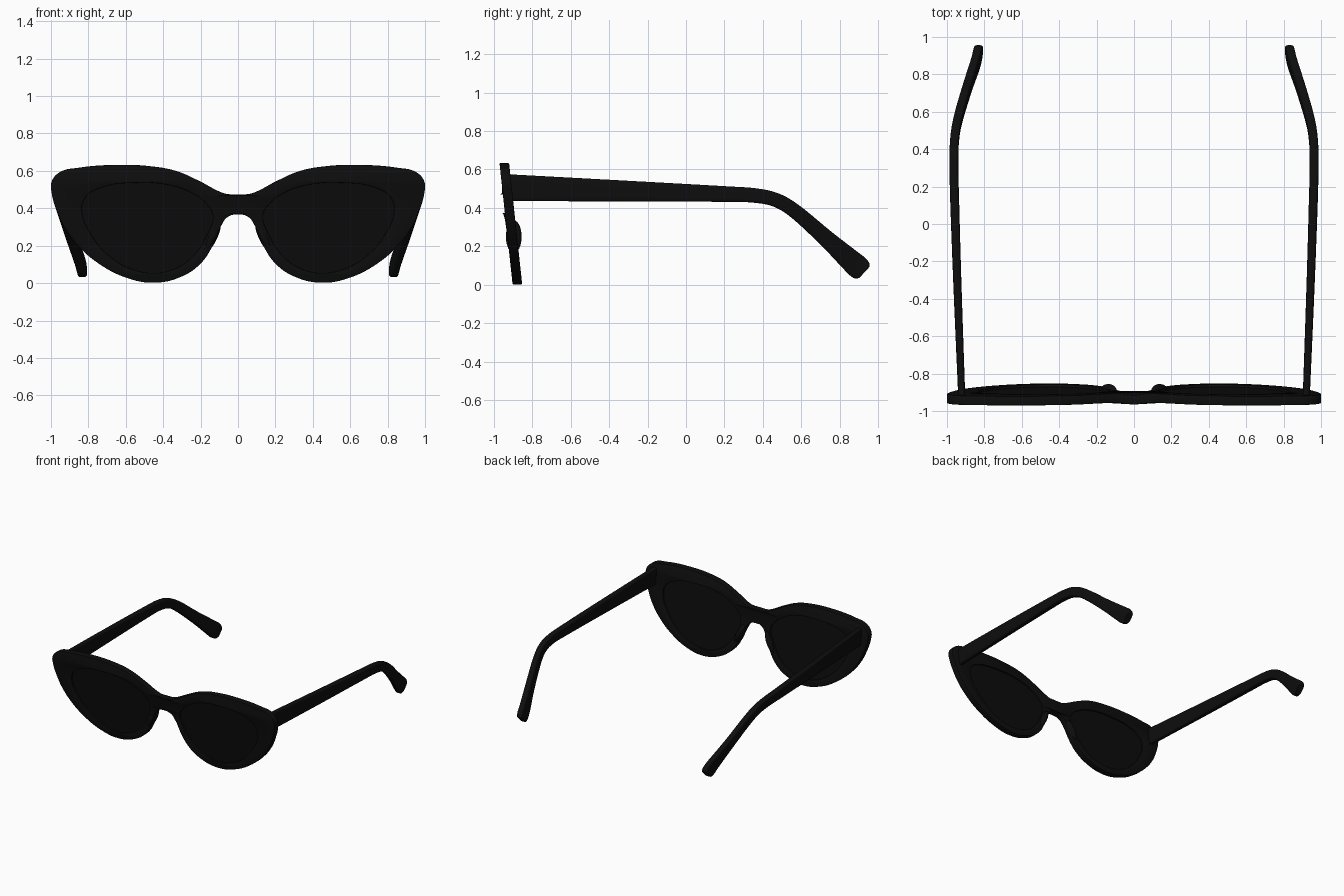
import bpy, bmesh, math
from mathutils import Vector

if "Cube" in bpy.data.objects:
    bpy.data.objects.remove(bpy.data.objects["Cube"])


def material(name, value):
    mat = bpy.data.materials.new(name)
    mat.use_nodes = True
    colour = (value, value, value, 1)
    mat.diffuse_color = colour
    mat.node_tree.nodes["Principled BSDF"].inputs["Base Color"].default_value = colour
    return mat


frame_black = material("frame black", 0.0042)
lens_black = material("lens black", 0.0037)


def front_y(z):
    """Middle of the leaning front at height z."""
    return -0.945 + (0.63 - z) * 0.108


def finish(name, bm, mat, angle=40):
    bmesh.ops.remove_doubles(bm, verts=bm.verts, dist=0.0002)
    bmesh.ops.recalc_face_normals(bm, faces=bm.faces)
    mesh = bpy.data.meshes.new(name)
    bm.to_mesh(mesh)
    bm.free()
    mesh.materials.clear()
    mesh.materials.append(mat)
    obj = bpy.data.objects.new(name, mesh)
    bpy.context.collection.objects.link(obj)
    bpy.ops.object.select_all(action='DESELECT')
    obj.select_set(True)
    bpy.context.view_layer.objects.active = obj
    bpy.ops.object.shade_smooth_by_angle(angle=math.radians(angle))
    return obj


def plate(name, outlines, half, bevel, mat):
    """Smooth closed outlines, filled with holes, thickened and leaned back."""
    curve = bpy.data.curves.new(name + " outline", 'CURVE')
    curve.dimensions, curve.fill_mode = '2D', 'BOTH'
    curve.extrude, curve.bevel_depth, curve.bevel_resolution = half, bevel, 1
    curve.resolution_u = 6
    for points in outlines:
        spline = curve.splines.new('BEZIER')
        spline.bezier_points.add(len(points) - 1)
        spline.use_cyclic_u = True
        for bp, (x, z) in zip(spline.bezier_points, points):
            bp.co = (x, z, 0)
            bp.handle_left_type = bp.handle_right_type = 'AUTO'
    temp = bpy.data.objects.new(name + " outline", curve)
    bpy.context.collection.objects.link(temp)
    deps = bpy.context.evaluated_depsgraph_get()
    mesh = bpy.data.meshes.new_from_object(temp.evaluated_get(deps))
    bpy.data.objects.remove(temp)
    bm = bmesh.new()
    bm.from_mesh(mesh)
    bpy.data.meshes.remove(mesh)
    for v in bm.verts:
        x, z, depth = v.co
        bridge_bow = 0.012 * math.exp(-(x / 0.07) ** 2)
        v.co = (x, front_y(z) - depth - bridge_bow, z)
    return finish(name, bm, mat)


# Cat-eye front with two lens openings
half_outline = [(0, .470), (.07, .475), (.11, .49), (.2, .538), (.33, .595), (.46, .62),
                (.65, .628), (.85, .613), (.95, .59), (.993, .54), (.992, .48), (.96, .375),
                (.925, .30), (.85, .2), (.74, .106), (.6, .034), (.45, .006), (.3, .04),
                (.2, .11), (.14, .2), (.095, .305), (.06, .355), (0, .372)]
lens_outline = [(.13, .36), (.16, .42), (.25, .488), (.38, .53), (.55, .54), (.73, .515),
                (.82, .46), (.838, .38), (.79, .26), (.7, .15), (.58, .076), (.45, .05),
                (.33, .076), (.23, .15), (.16, .26)]


def mirror(points):
    return [(-x, z) for x, z in reversed(points)]


plate("front_frame", [half_outline + mirror(half_outline[1:-1]), lens_outline,
                      mirror(lens_outline)], 0.021, 0.004, frame_black)

# Temple stations: y, z, half height, x
stations = [(-.925, .505, .07, .921), (-.3, .487, .054, .945), (.2, .472, .041, .961),
            (.36, .464, .038, .963), (.47, .44, .037, .957), (.57, .38, .038, .938),
            (.725, .245, .044, .892), (.85, .132, .057, .85), (.895, .092, .061, .838),
            (.918, .073, .054, .833), (.928, .064, .04, .831)]


def smooth_path(points, steps=5):
    """Catmull-Rom interpolation through the stations."""
    pts = [Vector(p) for p in points]
    pts = [pts[0]] + pts + [pts[-1]]
    out = []
    for a, b, c, d in zip(pts, pts[1:], pts[2:], pts[3:]):
        for i in range(steps):
            t = i / steps
            out.append(0.5 * (2 * b + (c - a) * t + (2 * a - 5 * b + 4 * c - d) * t * t
                              + (3 * b - a - 3 * c + d) * t ** 3))
    return out + [pts[-1]]


def soft_square(value):
    return math.copysign(abs(value) ** 0.4, value)


def temple(name, side):
    bm = bmesh.new()
    path = smooth_path(stations)
    rings = []
    for i, (y, z, h, x) in enumerate(path):
        ahead, behind = path[min(i + 1, len(path) - 1)], path[max(i - 1, 0)]
        tangent = Vector((ahead[0] - behind[0], ahead[1] - behind[1])).normalized()
        width = 0.019 + 0.005 * min(1, max(0, y + 0.9))
        ring = []
        for k in range(20):
            a = math.tau * (k + 0.5) / 20
            up = h * soft_square(math.sin(a))
            ring.append(bm.verts.new((side * (x + width * soft_square(math.cos(a))),
                                      y - tangent[1] * up, z + tangent[0] * up)))
        rings.append(ring)
    for r, s in zip(rings, rings[1:]):
        for k in range(20):
            n = (k + 1) % 20
            bm.faces.new((r[k], r[n], s[n], s[k]))
    bm.faces.new(rings[0])
    bm.faces.new(rings[-1])
    finish(name, bm, frame_black)


def nose_pad(name, side):
    bm = bmesh.new()
    bmesh.ops.create_uvsphere(bm, u_segments=20, v_segments=12, radius=1)
    for v in bm.verts:
        x, y, z = v.co
        height = 0.25 + 0.085 * z
        v.co = (side * (0.137 + 0.03 * x - 0.035 * z), front_y(0.25) + 0.008 + 0.041 * y, height)
    finish(name, bm, frame_black)


for label, side in (("left", 1), ("right", -1)):
    outline = lens_outline if side > 0 else mirror(lens_outline)
    plate(label + "_lens", [outline], 0.012, 0, lens_black)
    temple(label + "_temple", side)
    nose_pad(label + "_nose_pad", side)
